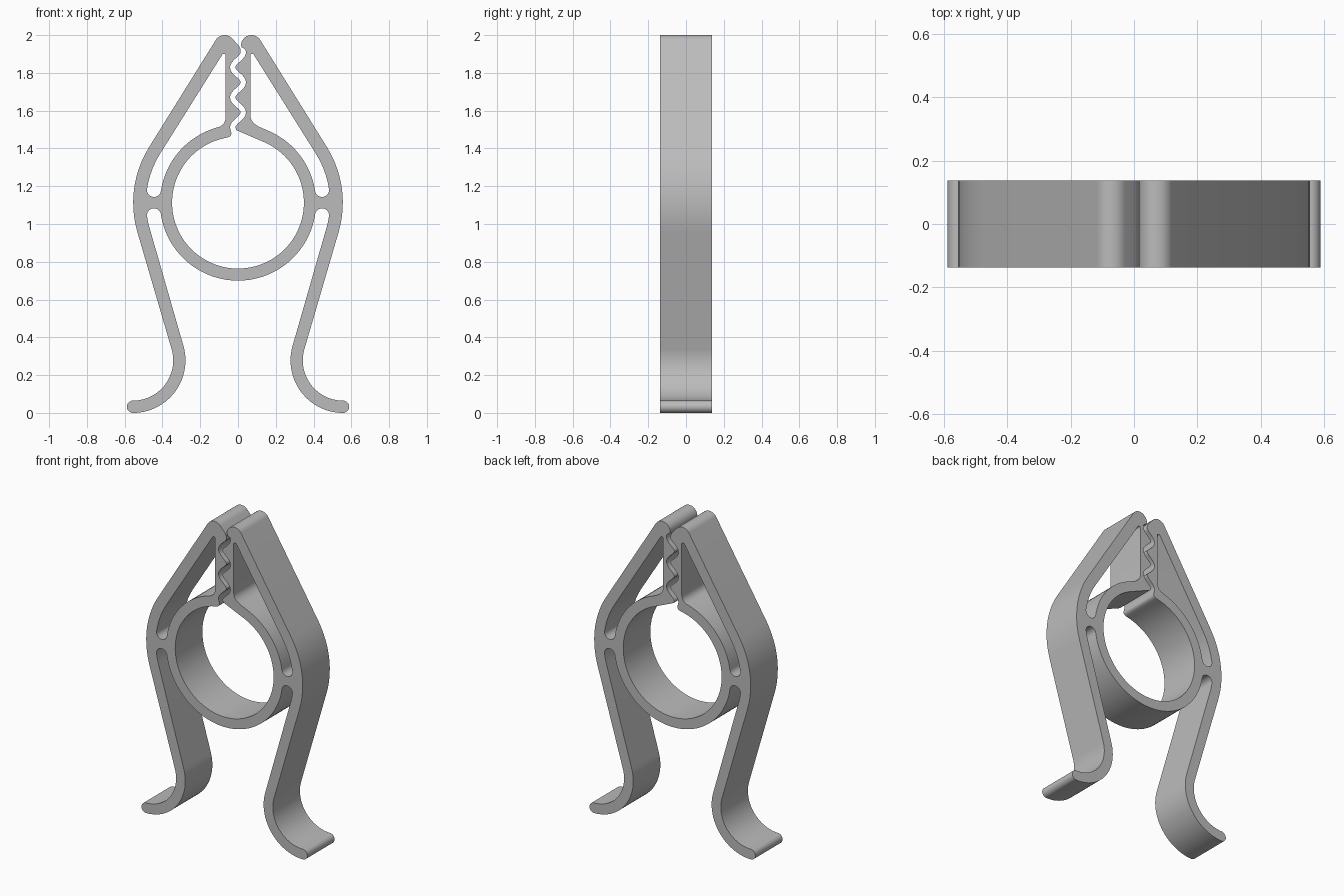
import bpy, bmesh
from math import sin, cos, pi, radians, hypot

if "Cube" in bpy.data.objects:
    bpy.data.objects.remove(bpy.data.objects["Cube"])

DEPTH = 0.275
RING = (0, 1.113)          # centre shared by the ring and the arm bends
FOOT = (-0.556, 0.278)     # centre of the curled foot
TIP = (-0.071, 1.945)      # rounded jaw tip
R_IN, R_OUT = 0.349, 0.413
ARM_IN, ARM_OUT = 0.487, 0.555
SLOT_R = (ARM_IN - R_OUT) / 2
UP, DOWN, BRIDGE = 148.5, 196.2, 8.6


def arc(c, r, a0, a1):
    n = max(4, int(abs(a1 - a0) / 4))
    angles = [radians(a0 + (a1 - a0) * i / n) for i in range(n + 1)]
    return [(c[0] + r * cos(a), c[1] + r * sin(a)) for a in angles]


def polar(r, a):
    return (RING[0] + r * cos(radians(a)), RING[1] + r * sin(radians(a)))


def mirror(pts):
    return [(-x, z) for x, z in reversed(pts)]


def bezier(a, b, c, n=8):
    ts = [i / n for i in range(n + 1)]
    return [tuple((1 - t) ** 2 * p + 2 * t * (1 - t) * q + t * t * s
                  for p, q, s in zip(a, b, c)) for t in ts]


def teeth(side, z0, z1, n=60):
    # Wavy jaw edge, offset sideways from the middle of the gap
    k, amp, gap = 2 * pi / 0.159, 0.028, 0.014
    pts = []
    for i in range(n + 1):
        z = z0 + (z1 - z0) * i / n
        x = amp * cos(k * (z - 1.75))
        slope = -amp * k * sin(k * (z - 1.75))
        d = side * gap / hypot(1, slope)
        pts.append((x + d, z - d * slope))
    return pts


# Arm, leg and foot on one side, ending at the lower slot
limb = (arc(RING, ARM_OUT, UP, DOWN)
        + arc(FOOT, 0.213, DOWN - 180, -90)
        + arc((FOOT[0], 0.0325), 0.0325, 90, 270)[1:-1]
        + arc(FOOT, 0.278, -90, DOWN - 180)
        + arc(RING, ARM_IN, DOWN, 180 + BRIDGE)
        + arc(polar(R_OUT + SLOT_R, 180 + BRIDGE), SLOT_R, 180 + BRIDGE, BRIDGE)[1:])

# Whole outline, through the toothed gap and round the ring bore
outline = (limb
           + arc(RING, R_OUT, 180 + BRIDGE, 360 - BRIDGE)[1:-1]
           + mirror(limb)
           + arc((-TIP[0], TIP[1]), 0.055, 180 - UP, 175)
           + bezier((0.018, 1.935), (0.035, 1.93), (0.04, 1.922), 4)
           + teeth(1, 1.91, 1.512)
           + bezier((-0.012, 1.505), (-0.012, 1.497), (0, 1.493), 4)
           + arc(RING, R_IN, 65.7, -259)
           + bezier((-0.05, 1.46), (-0.03, 1.468), (-0.037, 1.49), 6)
           + teeth(-1, 1.51, 1.91)
           + bezier((0.014, 1.918), (0.013, 1.932), (0.004, 1.944), 4)
           + arc(TIP, 0.055, 40, UP))


def window(ring_end, fillet):
    # Tall opening between arm, jaw and ring, on the left of the outline
    return (arc((-0.0755, 1.891), 0.0095, 0, UP)
            + arc(RING, ARM_IN, UP, 180 - BRIDGE)
            + arc(polar(R_OUT + SLOT_R, 180 - BRIDGE), SLOT_R,
                  180 - BRIDGE, 360 - BRIDGE)[1:-1]
            + arc(RING, R_OUT, 180 - BRIDGE, ring_end)
            + bezier(*fillet))


round_window = window(106.5, ((-0.111, 1.511), (-0.066, 1.522), (-0.066, 1.565)))
sloped_window = mirror(window(114.3, ((-0.118, 1.512), (-0.066, 1.535), (-0.066, 1.575))))

# Fill the outline with its two openings and give it depth
curve = bpy.data.curves.new("clip_profile", "CURVE")
curve.dimensions = "2D"
curve.fill_mode = "BOTH"
curve.extrude = DEPTH / 2
for pts in (outline, round_window, sloped_window):
    spline = curve.splines.new("POLY")
    spline.points.add(len(pts) - 1)
    for point, (x, z) in zip(spline.points, pts):
        point.co = (x, z, 0, 1)
    spline.use_cyclic_u = True
profile = bpy.data.objects.new("clip_profile", curve)
bpy.context.collection.objects.link(profile)
bpy.context.view_layer.update()
mesh = bpy.data.meshes.new_from_object(
    profile.evaluated_get(bpy.context.evaluated_depsgraph_get()))
bpy.data.objects.remove(profile)

# Weld and stand the body upright
bm = bmesh.new()
bm.from_mesh(mesh)
bmesh.ops.remove_doubles(bm, verts=bm.verts, dist=0.0002)
for v in bm.verts:
    v.co = (v.co.x, -v.co.z, v.co.y)
bmesh.ops.recalc_face_normals(bm, faces=bm.faces)
bm.to_mesh(mesh)
bm.free()

clip = bpy.data.objects.new("spring_clip_body", mesh)
bpy.context.collection.objects.link(clip)

# Plain grey plastic
grey = bpy.data.materials.new("grey_plastic")
grey.use_nodes = True
grey.diffuse_color = (0.5, 0.5, 0.5, 1)
grey.node_tree.nodes["Principled BSDF"].inputs["Base Color"].default_value = (0.5, 0.5, 0.5, 1)
mesh.materials.clear()
mesh.materials.append(grey)

bpy.ops.object.select_all(action="DESELECT")
clip.select_set(True)
bpy.context.view_layer.objects.active = clip
bpy.ops.object.shade_smooth_by_angle(angle=radians(30))
